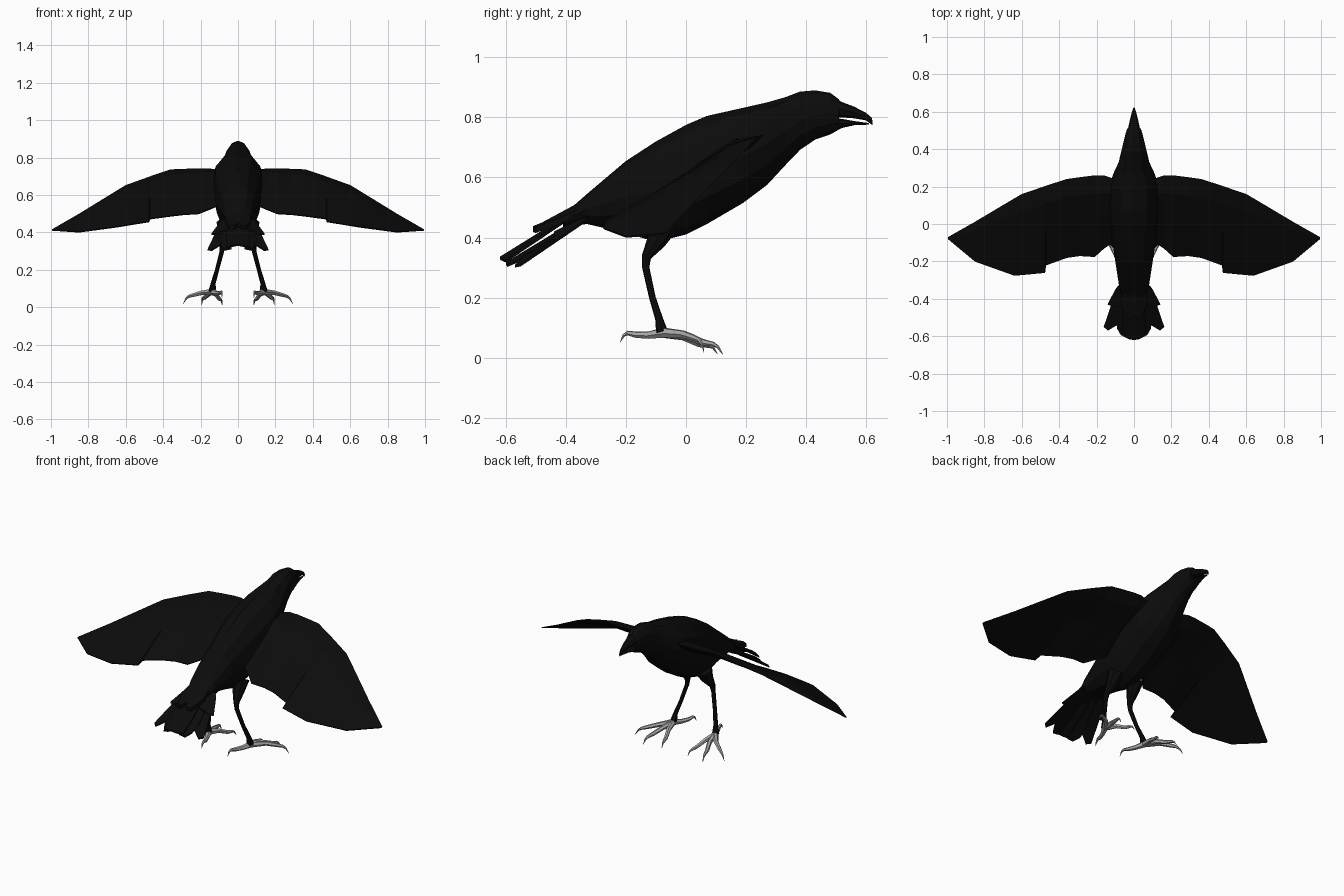
import bpy, bmesh, math
from mathutils import Vector


def material(name, rgb):
    m = bpy.data.materials.new(name)
    m.diffuse_color = (*rgb, 1)
    return m


BLACK = material("black plumage", (0.0035, 0.0035, 0.0035))
GREY = material("grey foot skin", (0.40, 0.40, 0.40))


def finish(name, bm, mat, mirror=False):
    bmesh.ops.recalc_face_normals(bm, faces=bm.faces)
    me = bpy.data.meshes.new(name)
    bm.to_mesh(me)
    bm.free()
    me.materials.append(mat)
    ob = bpy.data.objects.new(name, me)
    bpy.context.collection.objects.link(ob)
    if mirror:
        ob.modifiers.new("Mirror", 'MIRROR')
    return ob


def loft(name, rings, mat, mirror=False):
    """Skin a list of equal-length point rings and cap both ends."""
    bm = bmesh.new()
    vs = [[bm.verts.new(p) for p in r] for r in rings]
    n = len(rings[0])
    for a, b in zip(vs, vs[1:]):
        for i in range(n):
            j = (i + 1) % n
            bm.faces.new((a[i], a[j], b[j], b[i]))
    bm.faces.new(vs[0])
    bm.faces.new(vs[-1])
    return finish(name, bm, mat, mirror)


def upright_rings(stations, n=12):
    """Elliptical sections across y from (y, bottom, top, half width)."""
    return [[(w * math.cos(t), y, (a + b) / 2 + (b - a) / 2 * math.sin(t))
             for t in (2 * math.pi * i / n for i in range(n))]
            for y, a, b, w in stations]


def tube(name, path, mat, n=6):
    """Tapered limb through (x, y, z, radius) points."""
    pts = [Vector(p[:3]) for p in path]
    rings = []
    for i, p in enumerate(pts):
        d = (pts[min(i + 1, len(pts) - 1)] - pts[max(i - 1, 0)]).normalized()
        side = d.cross(Vector((0.3, 0.2, 1)) if abs(d.z) < 0.8 else Vector((0, 1, 0))).normalized()
        up = side.cross(d)
        r = path[i][3]
        rings.append([p + r * (side * math.cos(t) + up * math.sin(t))
                      for t in (2 * math.pi * k / n for k in range(n))])
    return loft(name, rings, mat, True)


def plate(name, pts, thick=0.008):
    """Thin feather plate from an outline on the right side."""
    off = Vector((0, 0, -thick))
    return loft(name, [pts, [Vector(p) + off for p in pts]], BLACK, True)


# Body, neck and head
loft("body", upright_rings([
    (-0.41, 0.435, 0.475, 0.055), (-0.33, 0.445, 0.545, 0.08),
    (-0.20, 0.415, 0.655, 0.10), (-0.10, 0.385, 0.72, 0.115),
    (0.00, 0.41, 0.775, 0.13), (0.07, 0.445, 0.805, 0.138),
    (0.19, 0.515, 0.832, 0.138), (0.27, 0.575, 0.85, 0.11),
    (0.33, 0.64, 0.867, 0.082), (0.38, 0.692, 0.886, 0.07),
    (0.43, 0.726, 0.89, 0.058), (0.48, 0.743, 0.882, 0.046),
    (0.51, 0.76, 0.86, 0.036)]), BLACK)

# Slightly open beak
loft("upper_beak", upright_rings([
    (0.48, 0.80, 0.875, 0.038), (0.52, 0.80, 0.851, 0.03), (0.56, 0.797, 0.836, 0.021),
    (0.60, 0.79, 0.815, 0.011), (0.618, 0.776, 0.80, 0.005), (0.622, 0.774, 0.786, 0.002)], 8), BLACK)
loft("lower_beak", upright_rings([
    (0.48, 0.745, 0.80, 0.036), (0.52, 0.765, 0.795, 0.027),
    (0.56, 0.774, 0.788, 0.017), (0.61, 0.776, 0.781, 0.004)], 8), BLACK)

# Wings: x, leading edge y z, trailing edge y z, thickness
wing = []
for x, ly, lz, ty, tz, th in [
        (0.10, 0.24, 0.735, -0.09, 0.545, 0.05),
        (0.16, 0.26, 0.743, -0.13, 0.52, 0.045),
        (0.21, 0.26, 0.742, -0.175, 0.50, 0.04),
        (0.29, 0.25, 0.74, -0.17, 0.495, 0.036),
        (0.36, 0.24, 0.737, -0.18, 0.487, 0.032),
        (0.470, 0.205, 0.70, -0.22, 0.472, 0.026),
        (0.475, 0.203, 0.698, -0.26, 0.457, 0.026),
        (0.60, 0.16, 0.653, -0.272, 0.437, 0.022),
        (0.64, 0.137, 0.629, -0.275, 0.43, 0.02),
        (0.85, 0.012, 0.50, -0.20, 0.402, 0.012),
        (0.995, -0.07, 0.415, -0.08, 0.412, 0.003)]:
    lead, trail = Vector((x, ly, lz)), Vector((x, ty, tz))
    c = trail - lead
    up = Vector((0, -c.z, c.y)).normalized() * (-1 if c.y > 0 else 1)
    up = up if up.z > 0 else -up
    wing.append([lead, lead + c * 0.2 + up * th * 0.7, lead + c * 0.55 + up * th * 0.5,
                 trail + up * 0.003, trail - up * 0.003,
                 lead + c * 0.5 - up * th * 0.1, lead + c * 0.15 - up * th * 0.4])
loft("wing", wing, BLACK, True)

# Arched tail fan, centre feathers highest
plate("tail_centre", [(0, -0.34, 0.51), (0.05, -0.34, 0.50), (0.065, -0.52, 0.385),
                      (0.06, -0.60, 0.325), (0.025, -0.617, 0.332), (0, -0.62, 0.336)])
plate("tail_middle", [(0.02, -0.34, 0.475), (0.065, -0.34, 0.465), (0.10, -0.50, 0.365),
                      (0.09, -0.56, 0.325), (0.07, -0.595, 0.31), (0.035, -0.60, 0.318)])
plate("tail_outer", [(0.03, -0.34, 0.455), (0.075, -0.34, 0.455), (0.125, -0.44, 0.39),
                     (0.162, -0.55, 0.312), (0.14, -0.57, 0.308), (0.09, -0.54, 0.34)])
plate("tail_side_covert", [(0.04, -0.32, 0.48), (0.085, -0.33, 0.47), (0.10, -0.35, 0.45),
                           (0.142, -0.43, 0.395), (0.12, -0.44, 0.395), (0.05, -0.44, 0.42)])
plate("tail_top_covert", [(0, -0.35, 0.52), (0.06, -0.34, 0.505), (0.07, -0.42, 0.465),
                          (0.045, -0.50, 0.435), (0.02, -0.51, 0.438), (0, -0.48, 0.45)], 0.02)

# Feathered thighs and dark shanks
tube("leg", [(0.065, -0.07, 0.45, 0.05), (0.072, -0.10, 0.385, 0.032),
             (0.082, -0.132, 0.335, 0.016), (0.086, -0.134, 0.30, 0.012),
             (0.112, -0.112, 0.20, 0.011), (0.132, -0.09, 0.13, 0.013),
             (0.138, -0.08, 0.085, 0.02)], BLACK, 8)

# Grey toes ending in curved claws
TOES = {
    "outer_toe": [(0.19, -0.01, 0.078), (0.235, 0.025, 0.066), (0.262, 0.045, 0.058), (0.293, 0.06, 0.018)],
    "middle_toe": [(0.155, 0.0, 0.072), (0.18, 0.06, 0.05), (0.188, 0.09, 0.045), (0.195, 0.123, 0.01)],
    "inner_toe": [(0.12, -0.01, 0.07), (0.10, 0.045, 0.045), (0.092, 0.075, 0.04), (0.085, 0.105, 0.012)],
    "hind_toe": [(0.115, -0.125, 0.075), (0.098, -0.165, 0.076), (0.09, -0.195, 0.082), (0.085, -0.22, 0.05)],
}
for name, (a, b, c, d) in TOES.items():
    mid = [(p + q) / 2 for p, q in zip(c, d)]
    mid[2] += 0.008
    tube(name, [(0.138, -0.075, 0.083, 0.018), (*a, 0.013), (*b, 0.011),
                (*c, 0.008), (*mid, 0.005), (*d, 0.001)], GREY)
